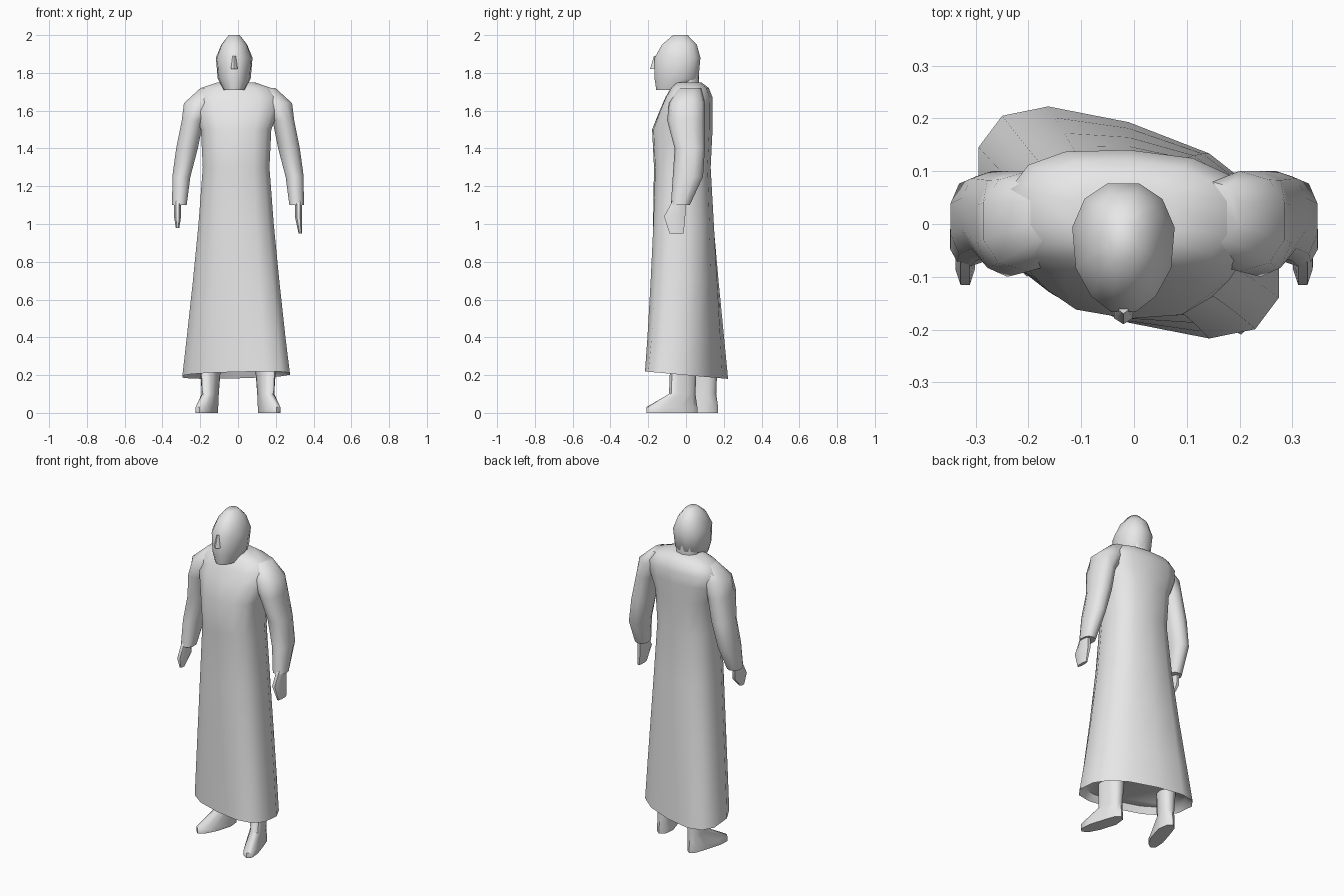
import bpy, bmesh, math

default_cube = bpy.data.objects.get("Cube")
if default_cube:
    bpy.data.objects.remove(default_cube, do_unlink=True)

# Single material
clay = bpy.data.materials.new("pale_grey")
clay.use_nodes = True
grey = (0.8, 0.8, 0.8, 1)
clay.diffuse_color = grey
clay.node_tree.nodes["Principled BSDF"].inputs["Base Color"].default_value = grey


def rounded(value, power):
    """Push a sine or cosine outwards, so that a circle becomes boxier."""
    return math.copysign(abs(value) ** (2 / power), value)


def ring_points(x, half_width, front, back, z, sides, power):
    """Corners of one level rounded ring."""
    middle = (front + back) / 2
    half_depth = (back - front) / 2
    for i in range(sides):
        turn = math.tau * (i + 0.5) / sides
        across = rounded(math.cos(turn), power)
        along = rounded(math.sin(turn), power)
        yield x + across * half_width, middle + along * half_depth, z


def loft(name, rings, sides=10, power=2.3, warp=None):
    """Skin a stack of rings, each (x, half width, front y, back y, z)."""
    bm = bmesh.new()
    loops = []
    for ring in rings:
        points = ring_points(*ring, sides, power)
        loops.append([bm.verts.new(warp(*p) if warp else p) for p in points])
    for low, high in zip(loops, loops[1:]):
        for i in range(sides):
            bm.faces.new((low[i - 1], low[i], high[i], high[i - 1]))
    bm.faces.new(loops[0])
    bm.faces.new(loops[-1])
    bmesh.ops.recalc_face_normals(bm, faces=bm.faces)
    mesh = bpy.data.meshes.new(name)
    bm.to_mesh(mesh)
    bm.free()
    mesh.materials.append(clay)
    part = bpy.data.objects.new(name, mesh)
    bpy.context.collection.objects.link(part)
    bpy.ops.object.select_all(action="DESELECT")
    part.select_set(True)
    bpy.context.view_layer.objects.active = part
    bpy.ops.object.shade_smooth_by_angle(angle=math.radians(55))


# Robe: a flared skirt under a chest with sloping shoulders
body_x = -0.01
waist_z = 1.3
hem_z = 0.2


def skirt_ring(z, scale=1):
    flare = (waist_z - z) / (waist_z - hem_z)
    half_width = scale * (0.18 + 0.11 * flare ** 1.2)
    half_depth = scale * (0.15 + 0.04 * flare)
    middle = -0.02 * (1 - flare)
    return body_x, half_width, middle - half_depth, middle + half_depth, z


def skew_skirt(x, y, z):
    """Turn the skirt more towards its hem, and tilt the hem itself."""
    y -= x * max(0.05, 0.34 - 0.24 * z)
    if z < 0.3:
        z -= 0.09 * y
    return x, y, z


underside = skirt_ring(hem_z + 0.04, scale=0.9)
skirt = [skirt_ring(z) for z in (hem_z, 0.4, 0.7, 1, waist_z)]
chest = [
    (body_x, 0.19, -0.18, 0.14, 1.5),
    (body_x, 0.23, -0.14, 0.14, 1.6),
    (body_x, 0.23, -0.11, 0.14, 1.67),
    (body_x, 0.19, -0.08, 0.12, 1.72),
    (body_x, 0.1, -0.05, 0.08, 1.75),
]
loft("robe", [underside] + skirt + chest, sides=14, power=2.6, warp=skew_skirt)


# Arms: matching sleeves, with one loose fist and one pointed hand
sleeve = [
    (0.15, 0.05, -0.04, 0.08, 1.72),
    (0.2, 0.09, -0.09, 0.1, 1.64),
    (0.24, 0.06, -0.1, 0.1, 1.55),
    (0.27, 0.06, -0.06, 0.1, 1.4),
    (0.3, 0.05, -0.07, 0.09, 1.25),
    (0.31, 0.04, -0.08, 0.02, 1.1),
]
palm = [
    (0.32, 0.02, -0.07, 0, 1.13),
    (0.32, 0.02, -0.12, 0, 1.04),
]


def add_arm(side_name, side, fingertips):
    def mirror(x, y, z):
        return side * x, y, z

    loft(side_name + "_sleeve", sleeve, warp=mirror)
    loft(side_name + "_hand", palm + [fingertips], sides=8, warp=mirror)


add_arm("left", 1, (0.33, 0.01, -0.09, -0.01, 0.95))
add_arm("right", -1, (0.32, 0.01, -0.1, -0.06, 0.98))


# Head: broad behind, narrowing towards the face
head_x = -0.02


def narrow_face(x, y, z):
    return head_x + (x - head_x) * (1 + 2 * min(0, y + 0.05)), y, z


loft("head", [
    (head_x, 0.06, -0.16, 0, 1.71),
    (head_x, 0.09, -0.17, 0.07, 1.77),
    (head_x, 0.1, -0.17, 0.08, 1.88),
    (head_x, 0.07, -0.13, 0.06, 1.95),
    (head_x, 0.03, -0.07, 0.01, 2),
], sides=12, warp=narrow_face)
loft("nose", [
    (head_x, 0.02, -0.19, -0.14, 1.82),
    (head_x, 0.01, -0.17, -0.14, 1.89),
], sides=6)
loft("neck", [(head_x, 0.07, -0.07, 0.07, z) for z in (1.7, 1.8)])


# Legs: toes turned out, the right leg set further back
leg = [
    (0.14, 0.045, -0.21, 0.06, 0),
    (0.14, 0.045, -0.21, 0.06, 0.03),
    (0.14, 0.04, -0.09, 0.05, 0.1),
    (0.14, 0.06, -0.08, 0.06, 0.35),
]


def add_leg(side_name, side, step_back):
    def place(x, y, z):
        return side * (x - 0.3 * min(0, y)), y + step_back, z

    loft(side_name + "_leg", leg, warp=place)


add_leg("left", 1, 0)
add_leg("right", -1, 0.11)
